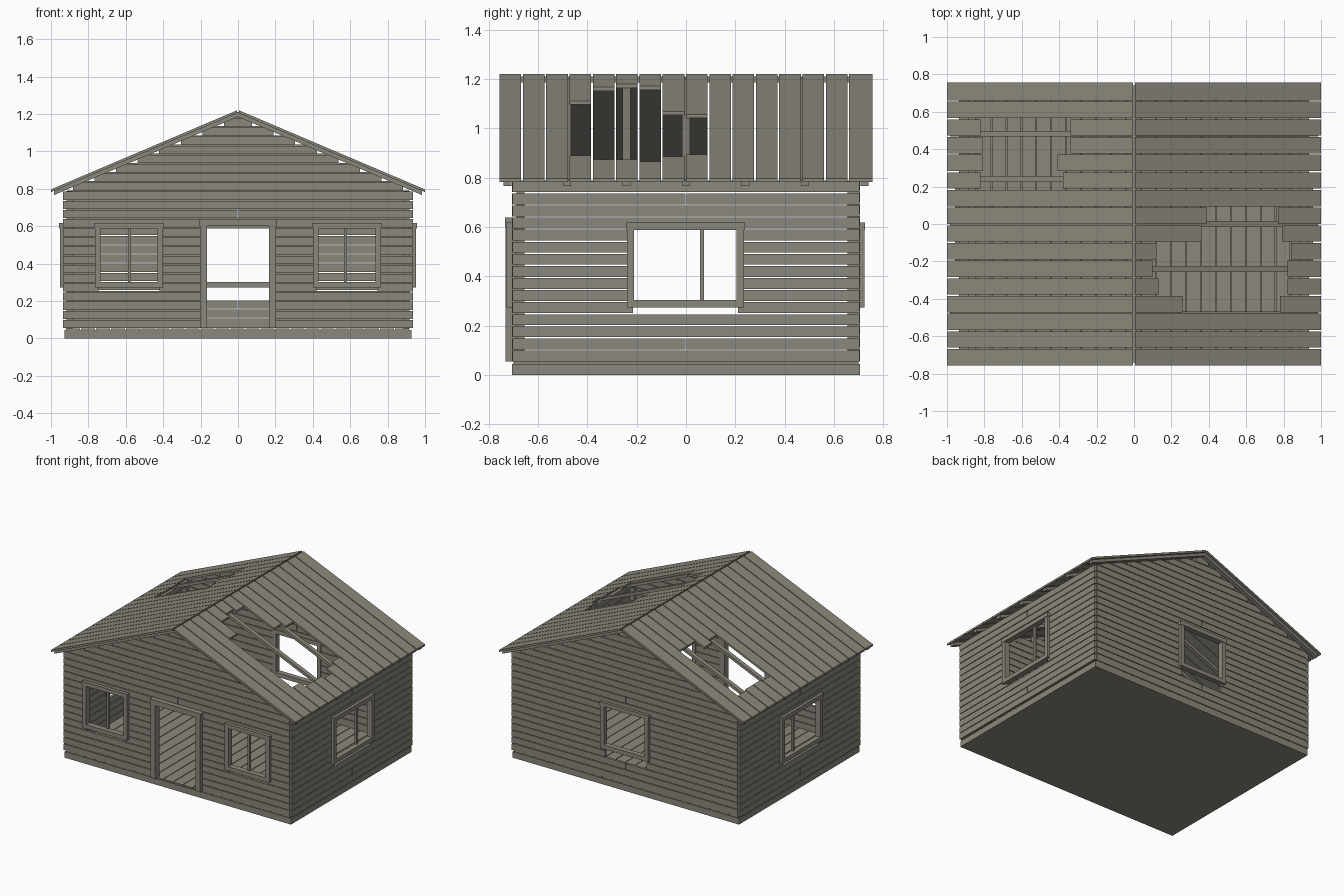
import bpy, bmesh
from mathutils import Matrix, Vector

cube = bpy.data.objects.get("Cube")
if cube:
    bpy.data.objects.remove(cube)

wood = bpy.data.materials.new("weathered_wood")
wood.use_nodes = True
TONE = (0.26, 0.245, 0.2, 1)
wood.diffuse_color = TONE
wood.node_tree.nodes["Principled BSDF"].inputs["Base Color"].default_value = TONE


def box(bm, a, b):
    a, b = Vector(a), Vector(b)
    size = [abs(q - p) for p, q in zip(a, b)]
    bmesh.ops.create_cube(bm, size=1, matrix=Matrix.Translation((a + b) / 2) @ Matrix.Diagonal((*size, 1)))


def finish(bm, name):
    bmesh.ops.recalc_face_normals(bm, faces=bm.faces)
    mesh = bpy.data.meshes.new(name)
    bm.to_mesh(mesh)
    bm.free()
    mesh.materials.append(wood)
    obj = bpy.data.objects.new(name, mesh)
    bpy.context.collection.objects.link(obj)


# Overall sizes
HX, HY = 0.935, 0.705            # outer wall faces
FLOOR, PITCH, GAP, THICK = 0.055, 0.049, 0.005, 0.018
ROWS = 15
APEX, SLOPE = 1.222, 0.425       # roof top line
ROOF_T, RAFTER_T = 0.015, 0.022

# Each wall maps (along, outward, up) to world space
WALLS = {
    "front": lambda u, d, z: (u, -HY - d, z),
    "back": lambda u, d, z: (u, HY + d, z),
    "left": lambda u, d, z: (HX + d, u, z),
    "right": lambda u, d, z: (-HX - d, u, z),
}
# Openings: along start, along end, bottom, top
SIDE_HOLE = [(-0.215, 0.21, 0.251, 0.6)]
OPENINGS = {
    "front": [(-0.745, -0.42, 0.251, 0.6), (-0.17, 0.17, 0, 0.61), (0.42, 0.745, 0.251, 0.6)],
    "back": [(-0.17, 0.17, 0.251, 0.6)],
    "left": SIDE_HOLE,
    "right": SIDE_HOLE,
}
SEAMS = {"front": [12], "back": [2, 12], "left": [1, 13], "right": [1, 13]}


def plank_row(bm, place, half, z0, z1, holes):
    def plank(u0, u1, low):
        box(bm, place(u0, -THICK, low), place(u1, 0, z1))
    start = -half
    for u0, u1, low, top in holes:
        if z0 < top and z1 > low:
            plank(start, u0, z0)
            if z1 > top + GAP:
                plank(u0, u1, top)
            start = u1
    plank(start, half, z0)


# Plank walls and stepped gables
for side, place in WALLS.items():
    bm = bmesh.new()
    gabled = side in ("front", "back")
    half = HX - THICK if gabled else HY - 0.002
    shift = 0.007 if side == "back" else 0
    for i in range(ROWS + (9 if gabled else 0)):
        z0 = FLOOR + i * PITCH + (shift if i else 0)
        z1 = FLOOR + (i + 1) * PITCH - GAP + shift
        if i >= ROWS:
            half = min(HX - THICK, (APEX - 0.013 - z1) / SLOPE)
        if half < 0.02:
            break
        holes = OPENINGS[side]
        if i in SEAMS[side]:
            holes = holes + [(-0.003, 0.003, z0, z1)]
        plank_row(bm, place, half, z0, z1, holes)
    finish(bm, side + "_wall_planks")

# Corner posts behind the planks
bm = bmesh.new()
for sx in (-1, 1):
    for sy in (-1, 1):
        box(bm, (sx * 0.917, sy * 0.687, 0.05), (sx * 0.885, sy * 0.655, 0.785))
finish(bm, "corner_posts")

# Foundation and floor boards
bm = bmesh.new()
box(bm, (-0.927, -HY, 0), (0.927, HY, 0.045))
finish(bm, "foundation")
bm = bmesh.new()
for i in range(23):
    x = -0.92 + i * 0.08
    box(bm, (x, -0.7, 0.045), (x + 0.075, 0.7, 0.054))
finish(bm, "floor_boards")


def frame(side, name, u0, u1, z0, z1, depth, border=0.03, bars=(), sill=True):
    place, bm = WALLS[side], bmesh.new()
    def piece(a, b, low, high, d0=-0.022, d1=depth):
        box(bm, place(a, d0, low), place(b, d1, high))
    piece(u0, u0 + border, z0, z1 - border)
    piece(u1 - border, u1, z0, z1 - border)
    piece(u0 - 0.004, u1 + 0.004, z1 - border, z1, d1=depth + 0.003)
    if sill:
        piece(u0 + border, u1 - border, z0, z0 + border)
    for u in bars:
        piece(u - 0.009, u + 0.009, z0 + border, z1 - border, d1=-0.006)
    finish(bm, name)


# Window and door surrounds
LOW, HIGH = 0.273, 0.618
frame("front", "front_window_right", -0.765, -0.4, LOW, HIGH, 0.022, bars=[-0.58])
frame("front", "front_window_left", 0.4, 0.765, LOW, HIGH, 0.022, bars=[0.575])
frame("front", "door_frame", -0.203, 0.203, 0.055, 0.638, 0.027, border=0.038, sill=False)
frame("back", "back_window", -0.197, 0.197, LOW, HIGH, 0.018)
for side in ("left", "right"):
    frame(side, side + "_window", -0.24, 0.235, LOW, HIGH, 0.018, bars=[0.065])


def sloped(bm, sign, x0, x1, y0, y1, drop, thick):
    ends = [(x0, 0), (x1, 0), (x1, thick), (x0, thick)]
    rings = [[bm.verts.new((sign * x, y, APEX - SLOPE * x - drop - t)) for x, t in ends] for y in (y0, y1)]
    for ring in rings:
        bm.faces.new(ring)
    for k in range(4):
        n = (k + 1) % 4
        bm.faces.new((rings[0][k], rings[0][n], rings[1][n], rings[1][k]))


# Roof boards, broken away over the listed distances from the ridge
BROKEN = {
    1: {3: (0.26, 0.78), 4: (0.13, 0.82), 5: (0.1, 0.82), 6: (0.12, 0.84), 7: (0.36, 0.79), 8: (0.39, 0.77)},
    -1: {10: (0.38, 0.82), 11: (0.41, 0.81), 12: (0.34, 0.81), 13: (0.34, 0.82)},
}
BOARD = 1.512 / 16
for sign, name in ((1, "left"), (-1, "right")):
    boards, rafters = bmesh.new(), bmesh.new()
    for i in range(16):
        y0 = -0.756 + i * BOARD
        y1 = y0 + BOARD - 0.007 * (i < 15)
        inner, outer = BROKEN[sign].get(i, (0.5, 0.5))
        for x0, x1 in ((0.006, inner), (outer, 1)):
            sloped(boards, sign, x0, x1, y0, y1, 0, ROOF_T)
    for i in range(7):
        y = -0.724 + i * 0.2413
        sloped(rafters, sign, 0, 0.985, y - 0.016, y + 0.016, ROOF_T, RAFTER_T)
    finish(boards, name + "_roof_boards")
    finish(rafters, name + "_rafters")

# Ridge beam and wall plates
bm = bmesh.new()
box(bm, (-0.014, -0.74, 1.185), (0.014, 0.74, 1.21))
finish(bm, "ridge_beam")
bm = bmesh.new()
for s in (-1, 1):
    box(bm, (s * 0.917, -0.687, 0.755), (s * 0.885, 0.687, 0.788))
finish(bm, "wall_plates")
